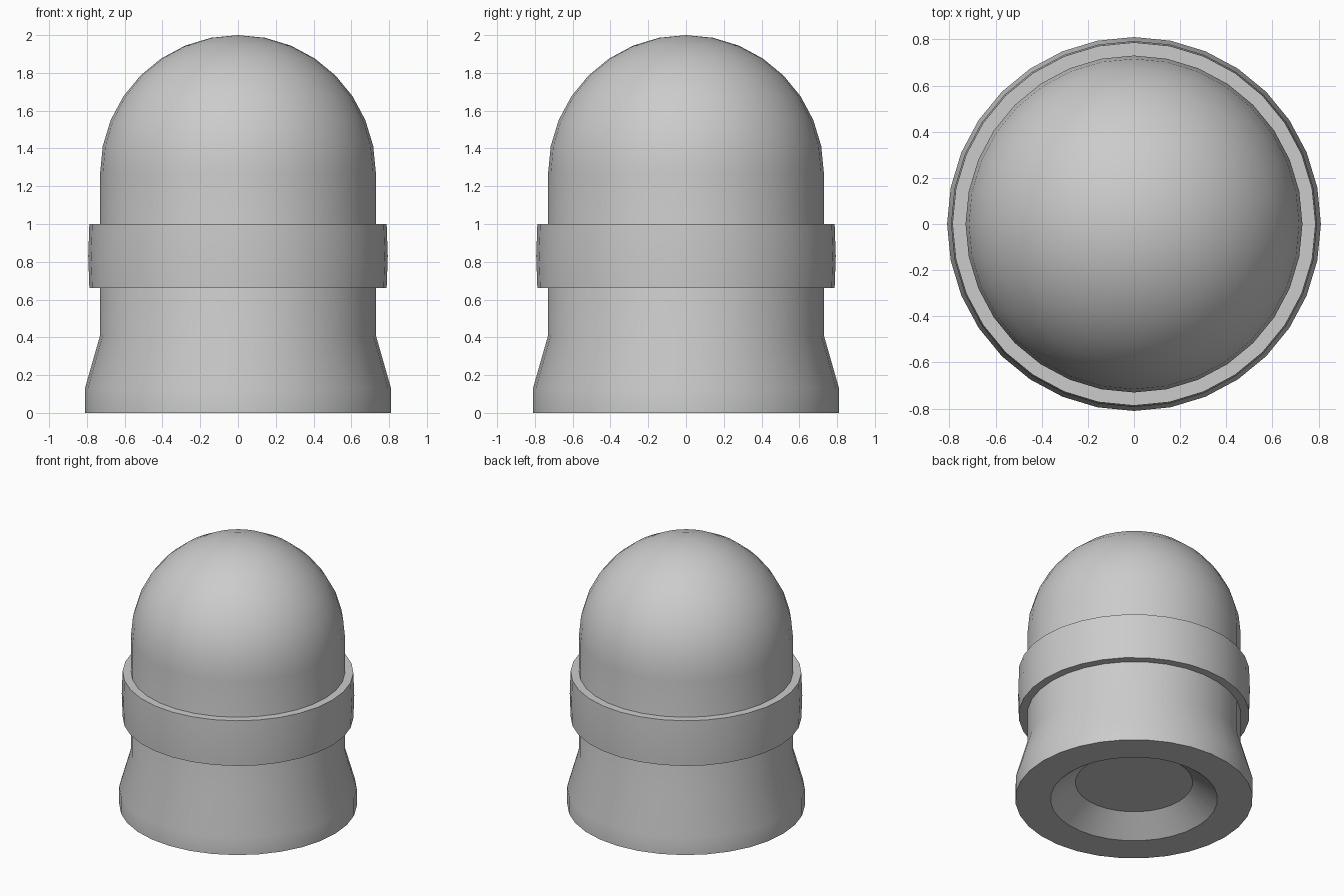
import bpy, bmesh
from math import sin, cos, pi, radians

if "Cube" in bpy.data.objects:
    bpy.data.objects.remove(bpy.data.objects["Cube"])

SIDES = 32


def lathe(name, profile, closed=False):
    """Turn an (r, z) profile around the z axis."""
    bm = bmesh.new()
    rings = []
    for r, z in profile:
        if r < 1e-6:
            rings.append([bm.verts.new((0, 0, z))] * SIDES)
        else:
            rings.append([bm.verts.new((r * cos(2 * pi * i / SIDES), r * sin(2 * pi * i / SIDES), z))
                          for i in range(SIDES)])
    pairs = list(zip(rings, rings[1:]))
    if closed:
        pairs.append((rings[-1], rings[0]))
    for a, b in pairs:
        for i in range(SIDES):
            j = (i + 1) % SIDES
            corners = list(dict.fromkeys((a[i], a[j], b[j], b[i])))
            bm.faces.new(corners)
    bmesh.ops.recalc_face_normals(bm, faces=bm.faces[:])
    mesh = bpy.data.meshes.new(name)
    bm.to_mesh(mesh)
    bm.free()
    obj = bpy.data.objects.new(name, mesh)
    bpy.context.collection.objects.link(obj)
    bpy.ops.object.select_all(action='DESELECT')
    obj.select_set(True)
    bpy.context.view_layer.objects.active = obj
    bpy.ops.object.shade_smooth_by_angle(angle=radians(30))
    return obj


# Domed body: recessed underside, flared foot, straight wall, hemisphere top
R, DOME_Z = 0.73, 1.27
foot = [(0, 0.13), (0.40, 0.13), (0.57, 0), (0.81, 0), (0.81, 0.13), (R, 0.41)]
dome = [(R * cos(k * pi / 16), DOME_Z + R * sin(k * pi / 16)) for k in range(8)]
lathe("domed_body", foot + dome + [(0, DOME_Z + R)])

# Collar band around the middle
lathe("collar", [(0.72, 0.66), (0.787, 0.66), (0.793, 0.83), (0.787, 1.0), (0.72, 1.0)], closed=True)
